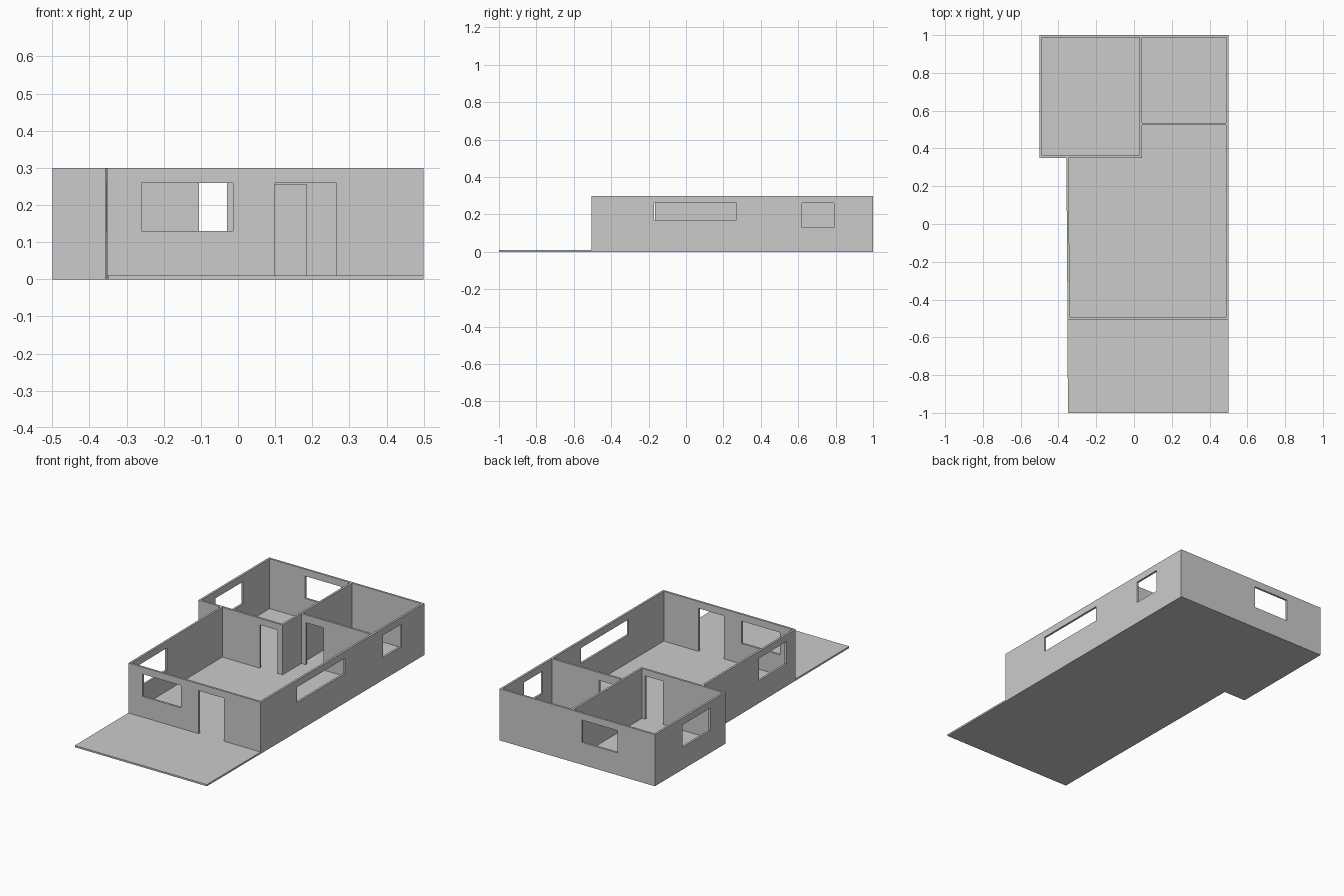
import bpy, bmesh
from mathutils import Vector

if "Cube" in bpy.data.objects:
    bpy.data.objects.remove(bpy.data.objects["Cube"])

T = 0.012      # wall thickness
FLOOR = 0.01   # slab thickness
TOP = 0.3      # wall top


def finish(name, bm):
    bmesh.ops.recalc_face_normals(bm, faces=bm.faces)
    mesh = bpy.data.meshes.new(name)
    bm.to_mesh(mesh)
    bm.free()
    obj = bpy.data.objects.new(name, mesh)
    bpy.context.collection.objects.link(obj)
    return obj


def extrude(bm, faces, offset):
    geom = bmesh.ops.extrude_face_region(bm, geom=faces, use_keep_orig=True)["geom"]
    verts = [g for g in geom if isinstance(g, bmesh.types.BMVert)]
    bmesh.ops.translate(bm, verts=verts, vec=offset)


def wall(name, axis, start, end, at, openings=(), skew=0.0):
    """Wall along an axis, thickened towards +; openings are (u0, u1, z0, z1)."""
    us = sorted({start, end, *[u for o in openings for u in o[:2]]})
    zs = sorted({FLOOR, TOP, *[z for o in openings for z in o[2:]]})
    bm = bmesh.new()
    cache = {}

    def vert(u, z):
        if (u, z) not in cache:
            d = at + skew * (u - start) / (end - start)
            cache[u, z] = bm.verts.new((u, d, z) if axis == "x" else (d, u, z))
        return cache[u, z]

    for u0, u1 in zip(us, us[1:]):
        for z0, z1 in zip(zs, zs[1:]):
            u, z = (u0 + u1) / 2, (z0 + z1) / 2
            if any(o[0] < u < o[1] and o[2] < z < o[3] for o in openings):
                continue
            bm.faces.new([vert(u0, z0), vert(u1, z0), vert(u1, z1), vert(u0, z1)])
    extrude(bm, bm.faces[:], Vector((0, T, 0) if axis == "x" else (T, 0, 0)))
    return finish(name, bm)


# floor slab with front terrace
outline = [(-0.35, -1), (0.5, -1), (0.5, 1), (-0.5, 1), (-0.5, 0.35),
           (-0.358, 0.35), (-0.352, -0.505)]
bm = bmesh.new()
face = bm.faces.new([bm.verts.new((x, y, 0)) for x, y in outline])
extrude(bm, [face], Vector((0, 0, FLOOR)))
finish("floor_slab", bm)

# outer walls
wall("front_wall", "x", -0.352 + T, 0.5 - T, -0.505,
     [(-0.26, -0.013, 0.13, 0.26), (0.10, 0.265, FLOOR, 0.26)])
wall("right_wall", "y", -0.505, 1, 0.5 - T,
     [(-0.17, 0.27, 0.17, 0.26), (0.62, 0.79, 0.13, 0.26)])
wall("back_wall", "x", -0.5 + T, 0.5 - T, 1 - T, [(-0.26, -0.03, 0.13, 0.26)])
wall("left_front_wall", "y", -0.505, 0.35, -0.352, [(-0.42, -0.165, 0.13, 0.26)], skew=-0.006)
wall("left_back_wall", "y", 0.35, 1, -0.5, [(0.49, 0.745, 0.13, 0.26)])

# inner walls with doorways
wall("bedroom_front_wall", "x", -0.5 + T, 0.03, 0.35, [(-0.105, 0.01, FLOOR, 0.262)])
wall("bedroom_side_wall", "y", 0.35, 1 - T, 0.03)
wall("rear_room_wall", "x", 0.03 + T, 0.5 - T, 0.523, [(0.07, 0.185, FLOOR, 0.255)])
